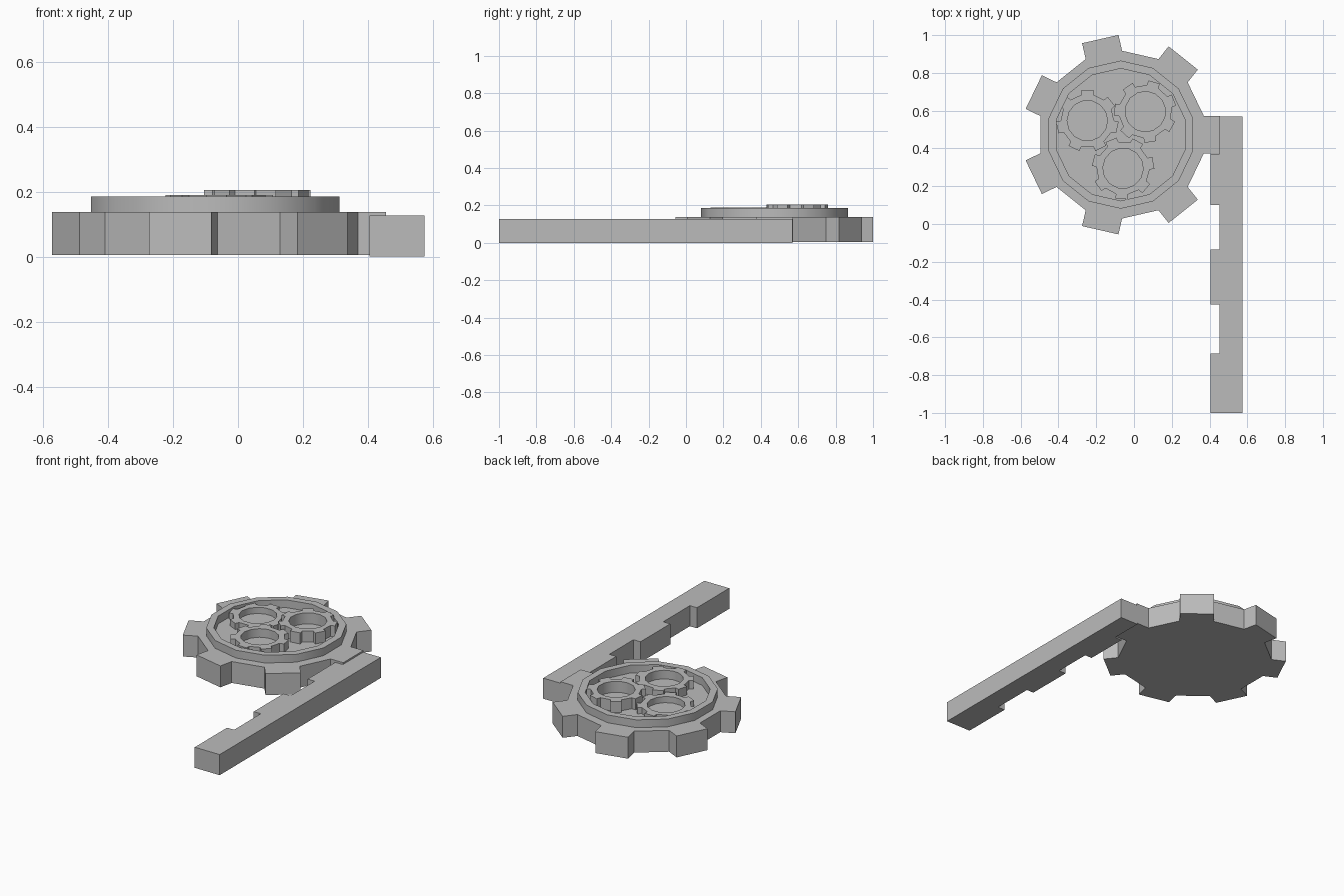
import bpy, bmesh
from math import cos, sin, pi, radians
from mathutils import Vector

cube = bpy.data.objects.get("Cube")
if cube:
    bpy.data.objects.remove(cube, do_unlink=True)

grey = bpy.data.materials.new("plain grey")
grey.use_nodes = True
grey.diffuse_color = (0.5, 0.5, 0.5, 1)
grey.node_tree.nodes["Principled BSDF"].inputs["Base Color"].default_value = (0.5, 0.5, 0.5, 1)

TEETH = 7
SIDES = 2 * TEETH


def polygon(radius):
    """Fourteen-sided outline, with flats facing the tooth directions."""
    return [Vector((radius * cos((i - 0.5) * 2 * pi / SIDES),
                    radius * sin((i - 0.5) * 2 * pi / SIDES))) for i in range(SIDES)]


def gear_outline(root, tip):
    """Every other flat of the polygon is pushed out into a square tooth."""
    ring = polygon(root)
    points = []
    for i in range(0, SIDES, 2):
        a, b = ring[i], ring[i + 1]
        mid = (a + b) / 2
        push = mid.normalized() * (tip - mid.length)
        points += [a, a + push, b + push, b]
    return points


def prism(name, outline, z0, z1, centre=(0, 0), turn=0, hole=None, smooth=False):
    """Extrude an outline upward, optionally with a polygonal through hole."""
    bm = bmesh.new()
    edges = []
    for loop in [outline] + ([hole] if hole else []):
        vs = [bm.verts.new((p[0], p[1], z0)) for p in loop]
        edges += [bm.edges.new((vs[i], vs[i - 1])) for i in range(len(vs))]
    if hole:
        bmesh.ops.triangle_fill(bm, edges=edges, use_beauty=True)
    else:
        bm.faces.new(vs)
    top = bmesh.ops.extrude_face_region(bm, geom=bm.faces[:])["geom"]
    bmesh.ops.translate(bm, verts=[v for v in top if isinstance(v, bmesh.types.BMVert)],
                        vec=(0, 0, z1 - z0))
    bmesh.ops.recalc_face_normals(bm, faces=bm.faces[:])
    bmesh.ops.dissolve_limit(bm, angle_limit=radians(1), verts=bm.verts[:], edges=bm.edges[:])
    mesh = bpy.data.meshes.new(name)
    bm.to_mesh(mesh)
    bm.free()
    mesh.materials.append(grey)
    obj = bpy.data.objects.new(name, mesh)
    obj.location = (*centre, 0)
    obj.rotation_euler.z = radians(turn)
    bpy.context.collection.objects.link(obj)
    if smooth:
        bpy.ops.object.select_all(action='DESELECT')
        obj.select_set(True)
        bpy.context.view_layer.objects.active = obj
        bpy.ops.object.shade_smooth_by_angle(angle=radians(30))
    return obj


# Large gear and its raised rim
prism("large_gear", gear_outline(0.444, 0.519), 0.005, 0.137, (-0.063, 0.473))
prism("gear_rim", polygon(0.392), 0.13, 0.185, (-0.07, 0.473),
      hole=polygon(0.35), smooth=True)

# Three small open gears inside the rim
for name, centre, turn, top in (("small_gear_right", (-0.247, 0.547), 90, 0.175),
                                ("small_gear_back", (0.06, 0.595), 22, 0.205),
                                ("small_gear_front", (-0.058, 0.295), 10, 0.19)):
    prism(name, gear_outline(0.141, 0.163), 0.13, top, centre, turn,
          hole=polygon(0.107), smooth=True)

# Toothed rack meshing with the large gear
OUT, IN, BACK = 0.405, 0.453, 0.575
rack = [(BACK, -1), (BACK, 0.57), (IN, 0.57)]
for high, low in ((0.37, 0.1), (-0.135, -0.425), (-0.685, -1)):
    rack += [(IN, high), (OUT, high), (OUT, low)]
    if low > -1:
        rack.append((IN, low))
prism("rack", rack, 0, 0.127)
